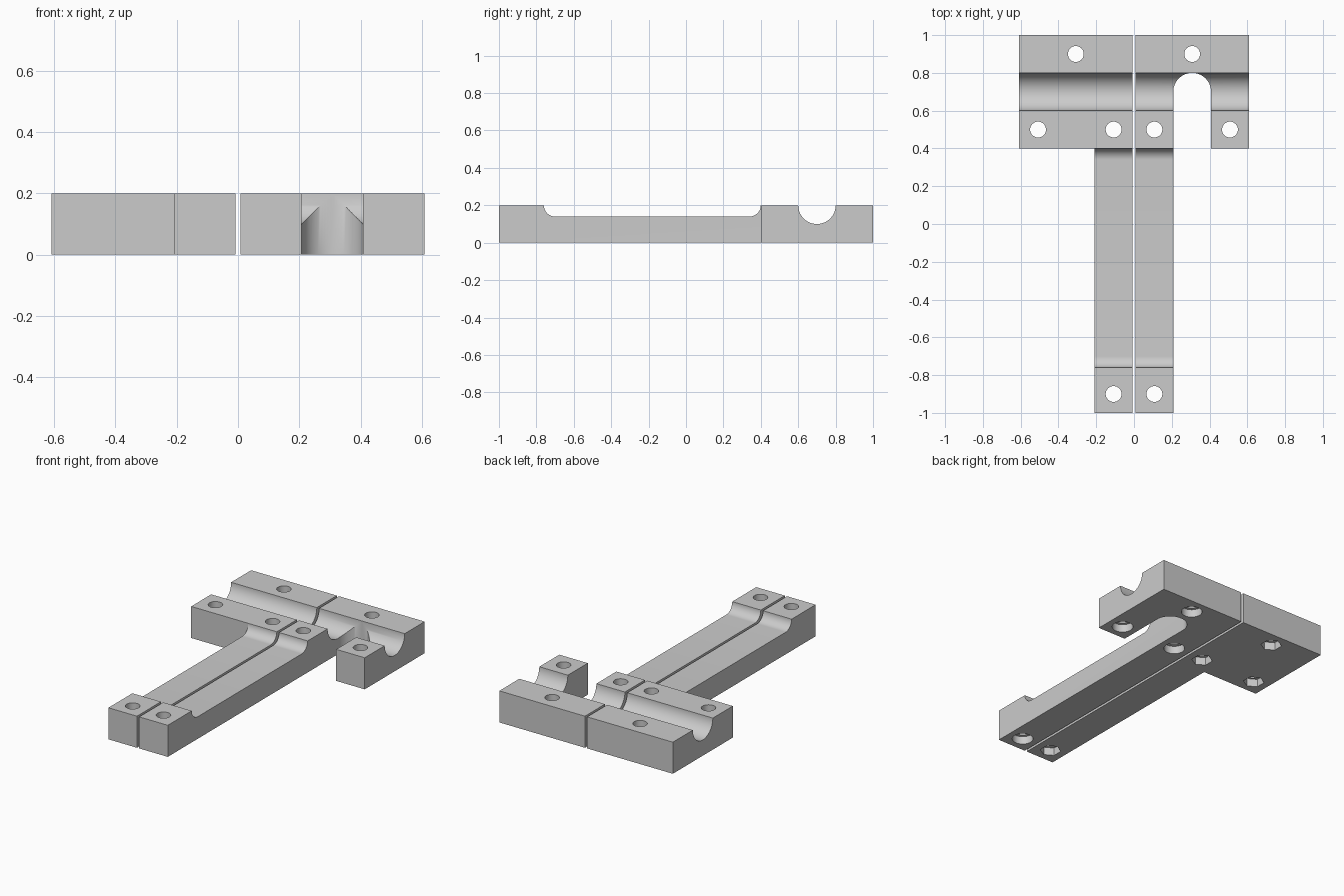
import bpy, bmesh, math
from mathutils import Vector

if "Cube" in bpy.data.objects:
    bpy.data.objects.remove(bpy.data.objects["Cube"])

GAP, W, H = 0.008, 0.2, 0.2          # half gap, module width, height
X1, X2, X3 = GAP + W, GAP + 2 * W, GAP + 3 * W

grey = bpy.data.materials.new("plain grey")
grey.diffuse_color = (0.6, 0.6, 0.6, 1)
grey.use_nodes = True
grey.node_tree.nodes["Principled BSDF"].inputs["Base Color"].default_value = grey.diffuse_color


def prism(name, points, offset):
    """Extrude a closed 3D outline along an offset vector."""
    bm = bmesh.new()
    face = bm.faces.new([bm.verts.new(p) for p in points])
    new = bmesh.ops.extrude_face_region(bm, geom=[face])["geom"]
    bmesh.ops.translate(bm, vec=Vector(offset),
                        verts=[v for v in new if isinstance(v, bmesh.types.BMVert)])
    bmesh.ops.recalc_face_normals(bm, faces=bm.faces)
    mesh = bpy.data.meshes.new(name)
    bm.to_mesh(mesh)
    bm.free()
    obj = bpy.data.objects.new(name, mesh)
    bpy.context.collection.objects.link(obj)
    return obj


def arc(cx, cy, r, a0, a1, n):
    angles = [math.radians(a0 + (a1 - a0) * i / n) for i in range(n + 1)]
    return [(cx + r * math.cos(a), cy + r * math.sin(a)) for a in angles]


def cut(body, cutter):
    """Subtract a cutter from a body and remove the cutter."""
    mod = body.modifiers.new("cut", "BOOLEAN")
    mod.operation, mod.solver, mod.object = "DIFFERENCE", "EXACT", cutter
    bpy.context.view_layer.objects.active = body
    bpy.ops.object.modifier_apply(modifier=mod.name)
    bpy.data.objects.remove(cutter, do_unlink=True)


def post(x, y, r, n, z0, z1):
    ring = arc(x, y, r, 90, 90 + 360 * (n - 1) / n, n - 1)
    return prism("cutter", [(px, py, z0) for px, py in ring], (0, 0, z1 - z0))


def clamp_half(name, side, slot, recess_sides):
    # Plan outline: handle, clamp head and optional round-ended slot
    plan = [(GAP, -1), (X1, -1)]
    if slot:
        plan += arc((X1 + X2) / 2, 0.7, W / 2, 180, 0, 32) + [(X2, 0.4)]
    else:
        plan += [(X1, 0.4)]
    plan += [(X3, 0.4), (X3, 1), (GAP, 1)]
    body = prism(name, [(side * x, y, 0) for x, y in plan], (0, 0, H))

    # Half-round groove across the head
    groove = arc(0.7, H, 0.1, 180, 360, 40) + [(0.8, 0.3), (0.6, 0.3)]
    cut(body, prism("cutter", [(-1, y, z) for y, z in groove], (2, 0, 0)))

    # Thinned handle with rounded ends
    dip = arc(-0.70, H, 0.06, 180, 270, 14) + arc(0.3395, H, 0.06, 270, 360, 14)
    dip += [(0.3995, 0.3), (-0.76, 0.3)]
    cut(body, prism("cutter", [(-1, y, z) for y, z in dip], (2, 0, 0)))

    # Bolt holes, each with a recess in the underside
    for x, y in ((GAP + 0.1, -0.9), (GAP + 0.1, 0.5), (GAP + 0.5, 0.5), (GAP + 0.3, 0.9)):
        cut(body, post(side * x, y, 0.042, 32, -0.1, 0.3))
        cut(body, post(side * x, y, 0.062, recess_sides, -0.1, 0.05))

    body.data.materials.clear()
    body.data.materials.append(grey)
    bpy.ops.object.select_all(action="DESELECT")
    body.select_set(True)
    bpy.context.view_layer.objects.active = body
    bpy.ops.object.shade_smooth_by_angle(angle=math.radians(30))


clamp_half("slotted_clamp_half", 1, True, 32)    # round bolt-head recesses
clamp_half("plain_clamp_half", -1, False, 6)     # hexagonal nut recesses
